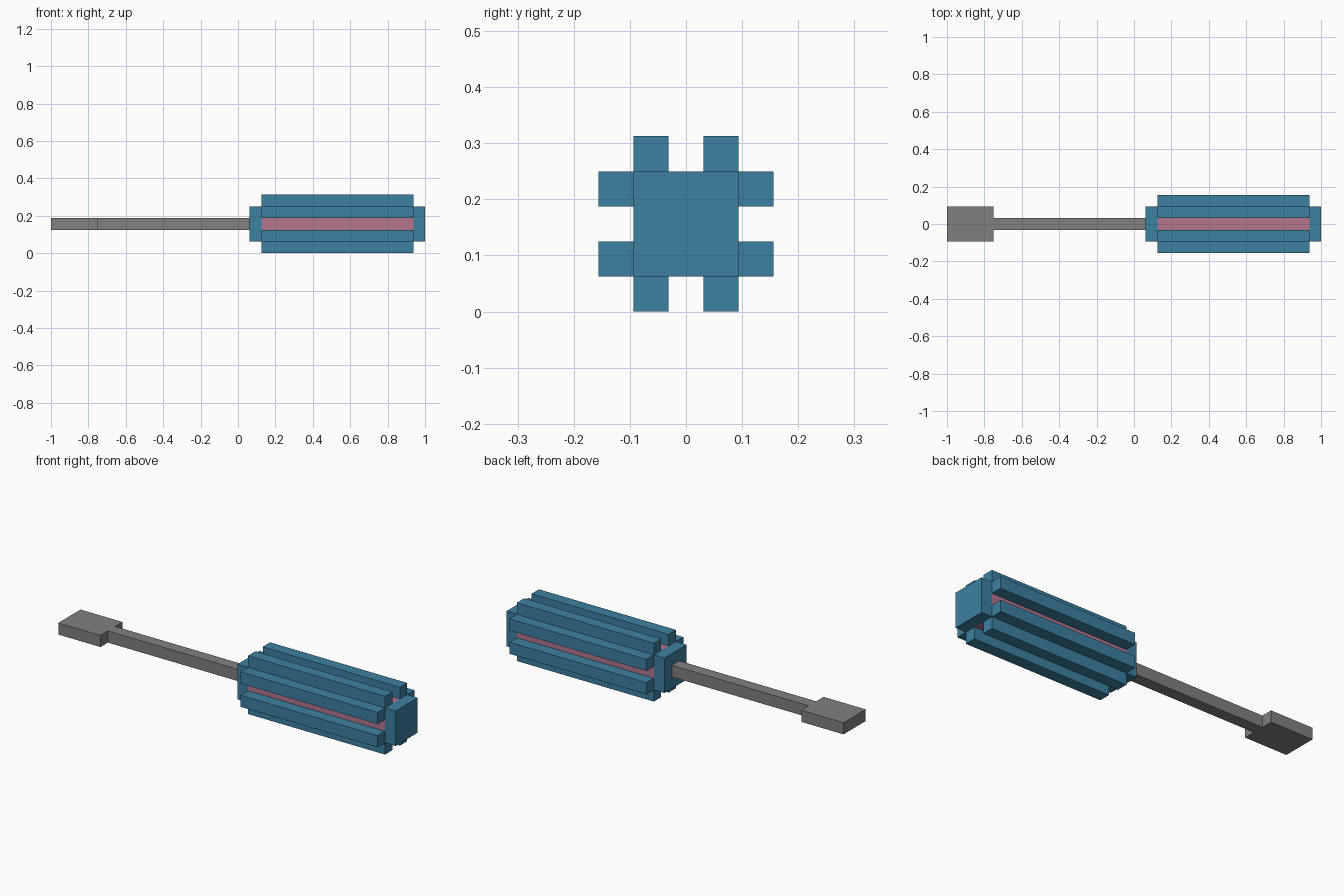
import bpy

default = bpy.data.objects.get("Cube")
if default:
    bpy.data.objects.remove(default, do_unlink=True)

U = 1 / 16           # size of one block
MID = 2.5 * U        # height of the tool's long axis


def make_material(name, color):
    mat = bpy.data.materials.new(name)
    mat.use_nodes = True
    mat.diffuse_color = (*color, 1)
    mat.node_tree.nodes["Principled BSDF"].inputs["Base Color"].default_value = (*color, 1)
    return mat


steel = make_material("grey steel", (0.216, 0.216, 0.216))
teal = make_material("teal grip", (0.045, 0.216, 0.352))
pink = make_material("pink core", (0.445, 0.18, 0.27))


def box(name, x0, x1, width, height, mat, y=0, z=0):
    """Box from x0 to x1, centred at y, z from the axis; all in blocks."""
    bpy.ops.mesh.primitive_cube_add(
        size=1, location=((x0 + x1) / 2 * U, y * U, MID + z * U))
    obj = bpy.context.object
    obj.name = name
    obj.scale = ((x1 - x0) * U, width * U, height * U)
    bpy.ops.object.transform_apply(location=False, rotation=False, scale=True)
    obj.data.materials.append(mat)
    return obj


# Metal blade and shaft
box("blade_tip", -16, -12, 3, 1, steel)
box("shaft", -12, 1, 1, 1, steel)

# Handle core and its two end caps
box("handle_core", 2, 15, 3, 3, pink)
box("front_cap", 1, 2, 3, 3, teal)
box("end_cap", 15, 16, 3, 3, teal)

# Two grip ribs along each of the four sides
for side in (-1, 1):
    for offset in (-1, 1):
        box("side_rib", 2, 15, 1, 1, teal, y=2 * side, z=offset)
        box("top_rib" if side > 0 else "bottom_rib", 2, 15, 1, 1, teal,
            y=offset, z=2 * side)
